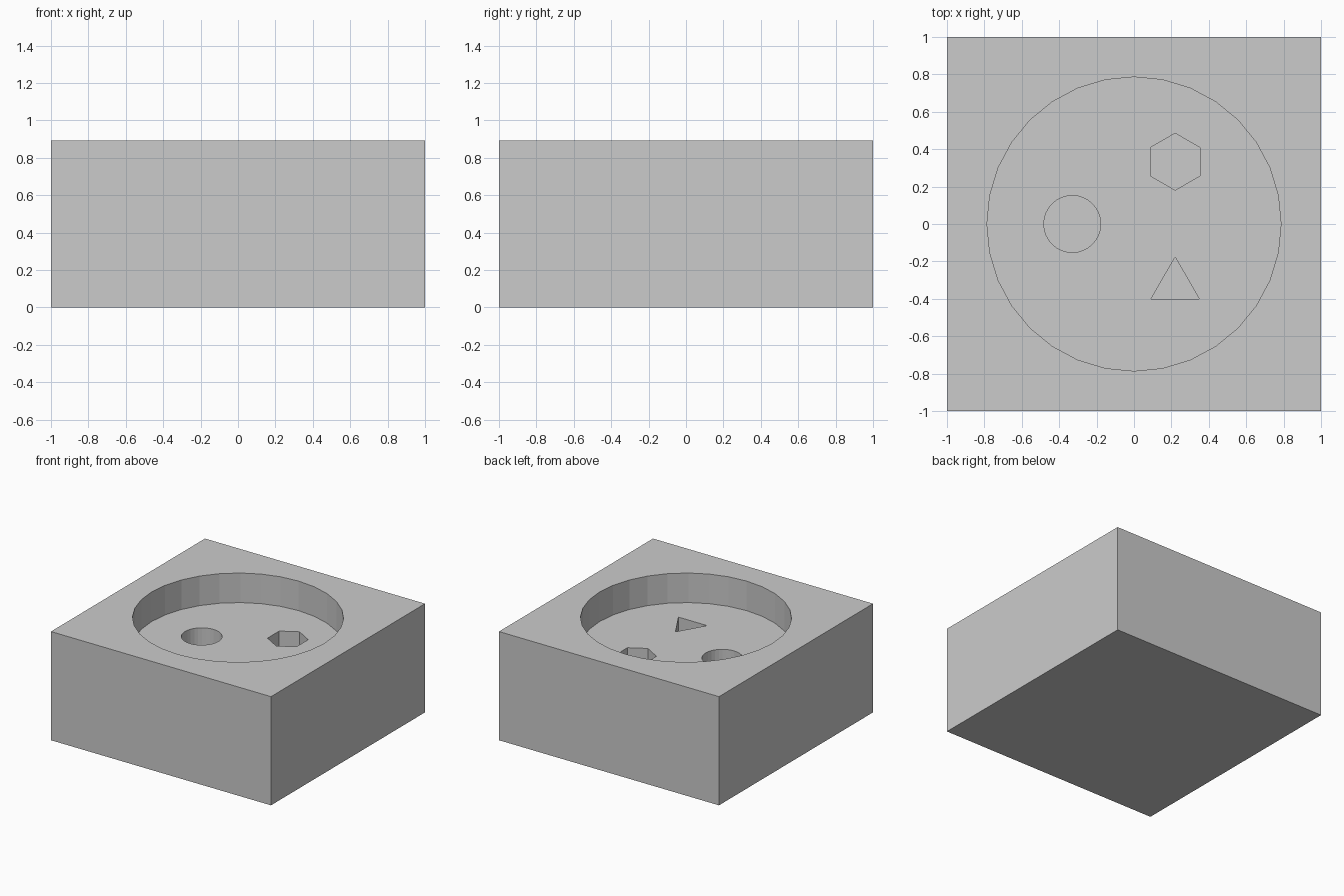
import bpy

if "Cube" in bpy.data.objects:
    bpy.data.objects.remove(bpy.data.objects["Cube"])

HEIGHT = 0.893
FLOOR = 0.65          # floor of the large round recess
HOLE_BOTTOM = 0.35    # floor of the small shaped holes

# Solid block
bpy.ops.mesh.primitive_cube_add(size=1, location=(0, 0, HEIGHT / 2))
block = bpy.context.object
block.name = "block"
block.scale = (2, 2, HEIGHT)
bpy.ops.object.transform_apply(location=True, rotation=False, scale=True)


def cut(name, sides, radius, x, y, bottom):
    """Cut a prism-shaped pocket from above, down to the given height."""
    top = HEIGHT + 0.2
    bpy.ops.mesh.primitive_cylinder_add(
        vertices=sides, radius=radius, depth=top - bottom,
        location=(x, y, (top + bottom) / 2))
    cutter = bpy.context.object
    cutter.name = name + "_cutter"
    cutter.hide_render = True
    cutter.display_type = 'WIRE'
    mod = block.modifiers.new(name, 'BOOLEAN')
    mod.operation = 'DIFFERENCE'
    mod.solver = 'EXACT'
    mod.object = cutter


# Large recess, then the round, hexagonal and triangular holes in its floor
cut("recess", 32, 0.786, 0, 0, FLOOR)
cut("round_hole", 32, 0.152, -0.33, 0, HOLE_BOTTOM)
cut("hexagon_hole", 6, 0.152, 0.22, 0.333, HOLE_BOTTOM)
cut("triangle_hole", 3, 0.15, 0.22, -0.327, HOLE_BOTTOM)
